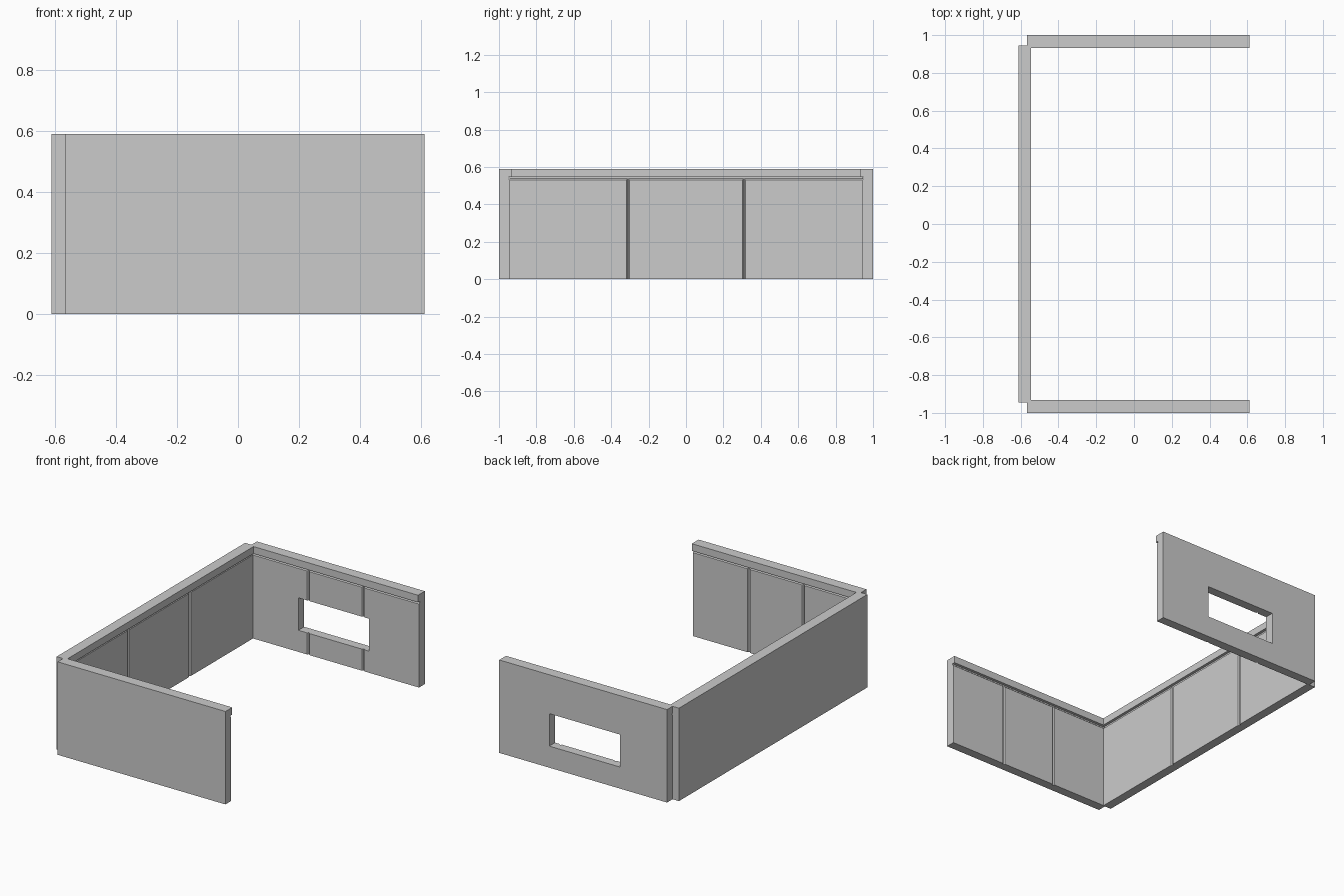
import bpy, bmesh

if "Cube" in bpy.data.objects:
    bpy.data.objects.remove(bpy.data.objects["Cube"])

H = 0.59       # wall height
BEAM = 0.068   # depth at the top beam
PANEL = 0.058  # depth at the panels
GROOVE = 0.05  # depth at the groove bottoms


def prism(name, start, end, place):
    """Join two matching outlines into a solid; place maps local (u, v, z) to world."""
    bm = bmesh.new()
    a = [bm.verts.new(place(*p)) for p in start]
    b = [bm.verts.new(place(*p)) for p in end]
    bm.faces.new(a)
    bm.faces.new(b)
    n = len(a)
    for i in range(n):
        bm.faces.new((a[i], a[(i + 1) % n], b[(i + 1) % n], b[i]))
    bmesh.ops.recalc_face_normals(bm, faces=bm.faces)
    me = bpy.data.meshes.new(name)
    bm.to_mesh(me)
    bm.free()
    ob = bpy.data.objects.new(name, me)
    bpy.context.collection.objects.link(ob)
    return ob


def cut(ob, cutter):
    mod = ob.modifiers.new("cut", 'BOOLEAN')
    mod.operation = 'DIFFERENCE'
    mod.solver = 'EXACT'
    mod.object = cutter
    cutter.hide_render = True
    bpy.context.view_layer.objects.active = ob
    bpy.ops.object.modifier_apply(modifier=mod.name)
    bpy.data.objects.remove(cutter)


def wall(name, u0, u1, grooves, place, window=None):
    # section: panel face, horizontal groove, overhanging top beam
    section = [(0, 0), (PANEL, 0), (PANEL, 0.53), (GROOVE, 0.537),
               (GROOVE, 0.545), (BEAM, 0.545), (BEAM, H), (0, H)]
    ob = prism(name, [(u0, v, z) for v, z in section],
               [(u1, v, z) for v, z in section], place)
    # vertical grooves between the panels
    for g in grooves:
        vee = [(g - 0.010, PANEL + 0.002), (g - 0.003, GROOVE),
               (g + 0.003, GROOVE), (g + 0.010, PANEL + 0.002)]
        cut(ob, prism("groove_cutter", [(u, v, -0.1) for u, v in vee],
                      [(u, v, 0.541) for u, v in vee], place))
    # window opening
    if window:
        a, b, lo, hi = window
        rect = [(a, lo), (b, lo), (b, hi), (a, hi)]
        cut(ob, prism("window_cutter", [(u, -0.1, z) for u, z in rect],
                      [(u, 0.2, z) for u, z in rect], place))
    return ob


# long wall along the left side
wall("long_wall", -0.945, 0.945, (-0.31, 0.31), lambda u, v, z: (-0.612 + v, u, z))
# solid front wall and windowed back wall
wall("front_wall", -0.567, 0.612, (-0.165, 0.22), lambda u, v, z: (u, -1 + v, z))
wall("window_wall", -0.567, 0.612, (-0.165, 0.22), lambda u, v, z: (u, 1 - v, z),
     window=(-0.235, 0.26, 0.137, 0.343))
